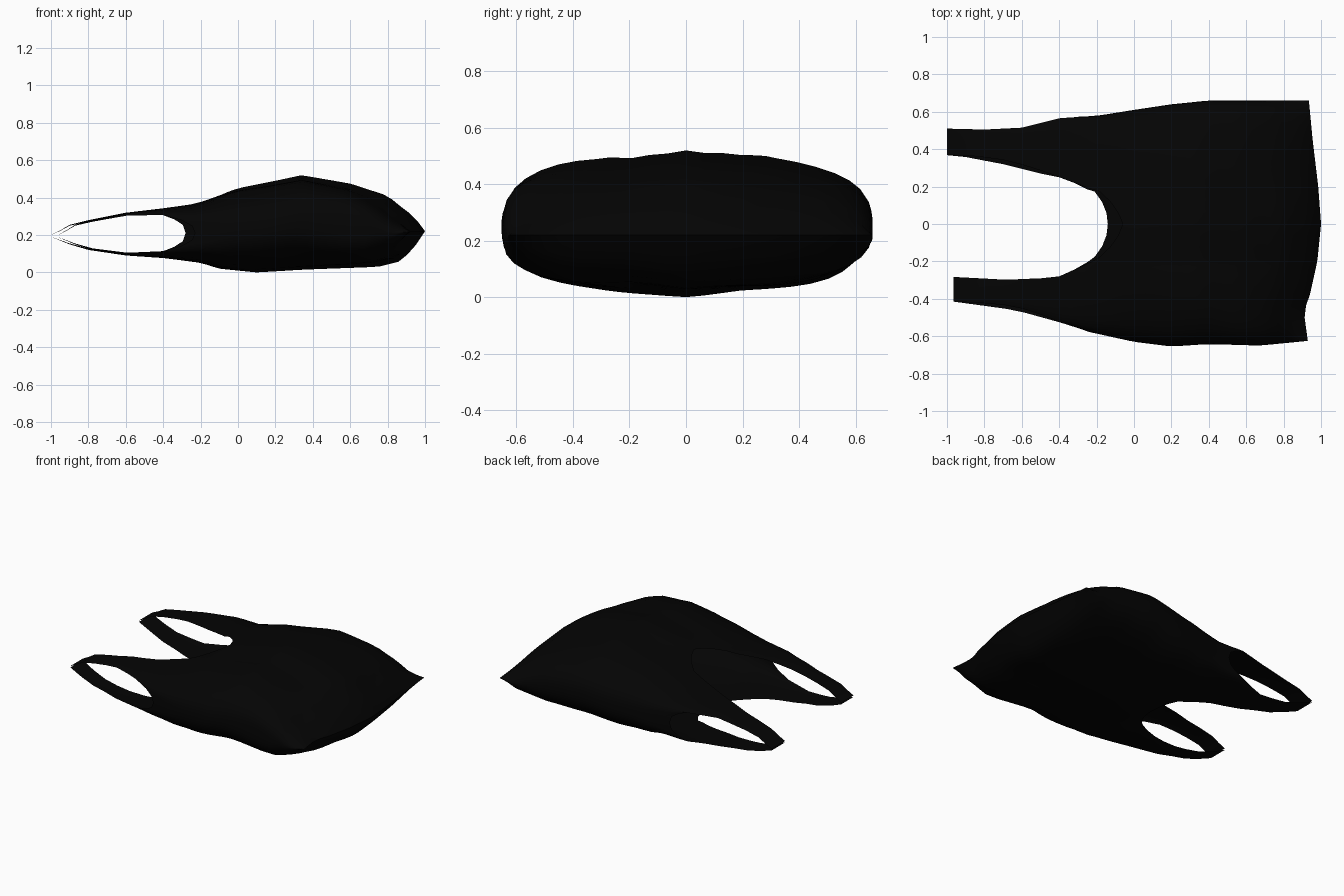
import bpy, bmesh, math

if "Cube" in bpy.data.objects:
    bpy.data.objects.remove(bpy.data.objects["Cube"])

def interp(table, x):
    if x <= table[0][0]:
        return table[0][1]
    for (a, p), (b, q) in zip(table, table[1:]):
        if x <= b:
            return p + (q - p) * (x - a) / (b - a)
    return table[-1][1]

# side profile of the upper and lower sheets
TOP = [(-1, .2), (-.95, .225), (-.9, .255), (-.8, .28), (-.6, .32), (-.4, .345), (-.22, .37),
       (0, .45), (.2, .49), (.34, .52), (.6, .475), (.8, .41), (.86, .36), (.94, .30), (1, .22)]
BOT = [(-1, .19), (-.95, .17), (-.9, .15), (-.8, .12), (-.6, .09), (-.4, .075), (-.2, .05),
       (-.1, .02), (.1, 0), (.35, .015), (.75, .03), (.87, .06), (.94, .13), (1, .22)]
# plan outline: outer edge, inner handle edge, end seam, handle tip
OUTER = {1: [(-1, .51), (-.8, .505), (-.6, .515), (-.38, .57), (-.2, .578), (0, .61), (.2, .64), (.4, .66), (1, .66)],
         -1: [(-1, .415), (-.65, .46), (-.38, .53), (-.25, .575), (0, .63), (.2, .655), (.4, .642), (.7, .65), (1, .625)]}
INNER = {1: [(-1, .368), (-.9, .358), (-.7, .32), (-.5, .27), (-.4, .25)],
         -1: [(-1, .283), (-.7, .298), (-.5, .29), (-.4, .28)]}
SEAM = [(-.63, .93), (-.47, .908), (-.38, .94), (-.2, .98), (0, 1), (.2, .985), (.45, .955), (.66, .935)]
TIP = {1: -1.0, -1: -.965}
# mouth cut as a function of the fraction across each half
MOUTH = [(0, -.14), (.1, -.147), (.2, -.17), (.3, -.21), (.36, -.25), (.43, -.32), (.49, -.40),
         (.98, -.40), (.995, -.34), (.9995, -.295), (1, -.28)]
# squareness of the cross-section along each half, flattening at the end corners
BOXY = {1: [(-1, .03), (-.6, .05), (-.4, .12), (-.2, .25), (0, .36), (.3, .41), (.65, .4), (.95, .6)],
        -1: [(-1, .03), (-.6, .05), (-.4, .12), (-.2, .25), (0, .38), (.3, .42), (.6, .3), (.72, .32), (.95, .65)]}
COLS = [0, .1, .2, .3, .36, .43, .49, .6, .7, .8, .88, .94, .98, .995, .9995, 1]
STRAP = [c for c in COLS if .49 <= c <= .98]
JOIN = -.40

def point(c, x, s, layer):
    hi, lo = interp(TOP, x), interp(BOT, x)
    mid, half = (hi + lo) / 2, (hi - lo) / 2
    z = mid + layer * half * max(0, 1 - c ** 3) ** interp(BOXY[s], x)
    out = interp(OUTER[s], x)
    if x >= JOIN:
        k = min(1, (x - JOIN) / .3)
        start = interp(INNER[s], JOIN)
        y = out * c
        if .3 < c <= .98:   # ease into the handle width at the mouth
            f = (c - .49) / .49
            y = y * k + (start + (out - start) * f) * (1 - k)
    else:
        # the two straps of a handle are slightly offset from each other
        inn = interp(INNER[s], x)
        inset = .12 * (out - inn) * math.sin(math.pi * min(1, (JOIN - x) / .6))
        if layer * s > 0:
            inn += inset
        else:
            out -= inset
        y = inn + (out - inn) * (c - .49) / .49
    y *= s
    # central ridge and gentle creases in the thin film
    fill = max(0, min(1, (x + .2) * 3, (1 - x) * 5)) * (1 - c ** 4)
    z -= layer * fill * min(1, c / .3) * (.017 + .006 * math.sin(9 * y + 5 * x + layer))
    # pull the end to the curved seam, and the handle to its tip
    if x > .3:
        x -= (1 - interp(SEAM, y)) * ((x - .3) / .7) ** 1.5
    elif x < JOIN:
        x = JOIN + (x - JOIN) * (TIP[s] - JOIN) / (-1 - JOIN)
    return (x, y, max(0, z))

def make_object(name, grids):
    bm = bmesh.new()
    for grid in grids:
        rows = [[bm.verts.new(p) for p in row] for row in grid]
        for a, b in zip(rows, rows[1:]):
            for i in range(len(a) - 1):
                bm.faces.new((a[i], a[i + 1], b[i + 1], b[i]))
    bmesh.ops.remove_doubles(bm, verts=bm.verts, dist=.0005)
    bmesh.ops.recalc_face_normals(bm, faces=bm.faces)
    mesh = bpy.data.meshes.new(name)
    bm.to_mesh(mesh)
    bm.free()
    obj = bpy.data.objects.new(name, mesh)
    bpy.context.collection.objects.link(obj)
    mesh.materials.append(black)
    bpy.context.view_layer.objects.active = obj
    obj.select_set(True)
    bpy.ops.object.shade_smooth_by_angle(angle=math.radians(50))
    obj.select_set(False)
    return obj

black = bpy.data.materials.new("black_film")
black.diffuse_color = (.0012, .0012, .0012, 1)
black.use_nodes = True
black.node_tree.nodes["Principled BSDF"].inputs["Base Color"].default_value = black.diffuse_color

# bag body: upper and lower sheets, both halves, sealed at the far end
N = 24
body = []
for s in (1, -1):
    for layer in (1, -1):
        grid = []
        for c in COLS:
            x0 = interp(MOUTH, c)
            if layer > 0:   # upper lip sits further back than the lower one
                x0 += .08 * max(0, 1 - c / .45)
            if s < 0 and c > .98:   # deeper side cut on the front half
                x0 += .05 * min(1, (c - .98) / .0195)
            grid.append([point(c, x0 + (1 - x0) * (j / N), s, layer) for j in range(N + 1)])
        body.append(grid)
make_object("bag_body", body)

# handles: an upper and a lower strap meeting at the tip
STATIONS = [JOIN, -.45, -.5, -.6, -.7, -.8, -.85, -.9, -.95, -.98, -1]
for s, name in ((1, "back_handle"), (-1, "front_handle")):
    make_object(name, [[[point(c, x, s, layer) for x in STATIONS] for c in STRAP]
                       for layer in (1, -1)])
